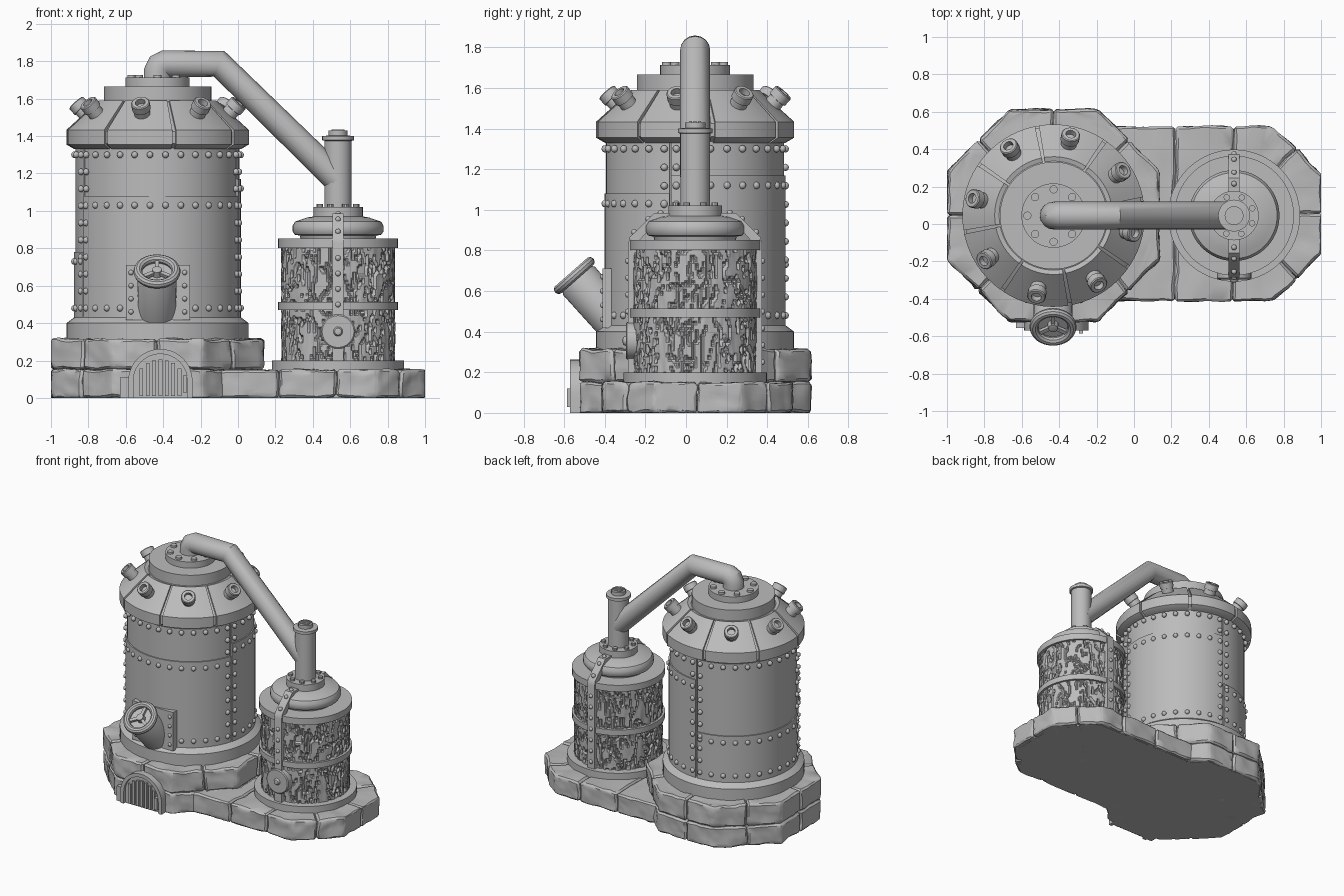
import bpy, bmesh, math
from math import sin, cos, radians, tau
from mathutils import Matrix, Vector, noise

cube = bpy.data.objects.get("Cube")
if cube:
    bpy.data.objects.remove(cube)

grey = bpy.data.materials.new("plain grey")
grey.use_nodes = True
grey.diffuse_color = (0.5, 0.5, 0.5, 1)
grey.node_tree.nodes["Principled BSDF"].inputs["Base Color"].default_value = (0.5, 0.5, 0.5, 1)

BOILER = Vector((-0.43, 0.045, 0))
BARREL = Vector((0.535, 0.045, 0))


def finish(bm, name, matrix=None, angle=35):
    if matrix:
        bm.transform(matrix)
    bmesh.ops.remove_doubles(bm, verts=bm.verts, dist=1e-5)
    bmesh.ops.recalc_face_normals(bm, faces=bm.faces)
    mesh = bpy.data.meshes.new(name)
    bm.to_mesh(mesh)
    bm.free()
    obj = bpy.data.objects.new(name, mesh)
    bpy.context.collection.objects.link(obj)
    return shade(obj, angle)


def shade(obj, angle=35):
    obj.data.materials.clear()
    obj.data.materials.append(grey)
    bpy.ops.object.select_all(action='DESELECT')
    obj.select_set(True)
    bpy.context.view_layer.objects.active = obj
    bpy.ops.object.shade_smooth_by_angle(angle=radians(angle))
    return obj


def aim(pos, direction):
    quat = Vector(direction).to_track_quat('Z', 'Y')
    return Matrix.Translation(pos) @ quat.to_matrix().to_4x4()


def polar(center, r, deg, z):
    return center + Vector((r * cos(radians(deg)), r * sin(radians(deg)), z))


def sweep(name, prof, matrix, a0=0, a1=360, n=48):
    """Turn a closed (radius, height) profile about z, fully or over a sector."""
    bm = bmesh.new()
    full = a1 - a0 >= 360
    rows = []
    for i in range(n if full else n + 1):
        a = radians(a0 + (a1 - a0) * i / n)
        rows.append([bm.verts.new((r * cos(a), r * sin(a), z)) for r, z in prof])
    m = len(prof)
    for i in range(n):
        p, q = rows[i], rows[(i + 1) % len(rows)]
        for j in range(m):
            k = (j + 1) % m
            if prof[j][0] + prof[k][0] > 0:
                bm.faces.new((p[j], q[j], q[k], p[k]))
    if not full:
        bm.faces.new(rows[0])
        bm.faces.new(rows[-1])
    bmesh.ops.dissolve_degenerate(bm, edges=bm.edges, dist=1e-6)
    return finish(bm, name, matrix)


def disc(name, r, z0, z1, center, n=48):
    return sweep(name, [(0, z0), (r, z0), (r, z1), (0, z1)], Matrix.Translation(center), n=n)


def box(name, x0, x1, y0, y1, z0, z1):
    bm = bmesh.new()
    size = Matrix.Diagonal((x1 - x0, y1 - y0, z1 - z0, 1))
    mid = Matrix.Translation(((x0 + x1) / 2, (y0 + y1) / 2, (z0 + z1) / 2))
    bmesh.ops.create_cube(bm, size=1, matrix=mid @ size)
    return finish(bm, name)


def rivets(name, points, r=0.018):
    bm = bmesh.new()
    for p in points:
        bmesh.ops.create_uvsphere(bm, u_segments=10, v_segments=6, radius=r, matrix=Matrix.Translation(p))
    return finish(bm, name, angle=60)


def stone(name, pts, z0, z1, rough=0.011):
    """Bevelled block with a chipped, uneven surface."""
    bm = bmesh.new()
    mid = sum((Vector(p) for p in pts), Vector((0, 0))) / len(pts)
    ring = [mid + (Vector(p) - mid) * 0.985 for p in pts]
    face = bm.faces.new([bm.verts.new((p.x, p.y, z0)) for p in ring])
    ext = bmesh.ops.extrude_face_region(bm, geom=[face])
    for v in ext["geom"]:
        if isinstance(v, bmesh.types.BMVert):
            v.co.z = z1
    bmesh.ops.recalc_face_normals(bm, faces=bm.faces)
    if rough:
        bmesh.ops.bevel(bm, geom=bm.edges[:], offset=0.012, segments=1, affect='EDGES')
        bmesh.ops.triangulate(bm, faces=bm.faces)
        bmesh.ops.subdivide_edges(bm, edges=bm.edges[:], cuts=5, use_grid_fill=True)
        for v in bm.verts:
            shift = noise.noise_vector(v.co * 9) + noise.noise_vector(v.co * 22) * 0.5
            v.co += shift * rough
            v.co.z = max(v.co.z, 0)
            v.co.x = max(-1, min(1, v.co.x))
    return finish(bm, name)


# Stone foundation: octagon in two tiers, with a lower slab for the barrel
octagon = [BOILER + Vector((cos(a), sin(a), 0)) * 0.617 for a in [tau * (i + 0.5) / 8 for i in range(8)]]
octagon = [p.xy for p in octagon]
for tier, (z0, z1) in enumerate([(0, 0.152), (0.155, 0.315)]):
    stone("octagon_core", [BOILER.xy + (p - BOILER.xy) * 0.97 for p in octagon], z0, z1 - 0.015, 0)
    for i in range(8):
        a, b, c = octagon[i - 1], octagon[i], octagon[(i + 1) % 8]
        stone("octagon_stone", [BOILER.xy, (a + b) / 2, b, (b + c) / 2], z0, z1)
yc = 0.055
stone("slab_core", [(-0.1, -0.39), (0.73, -0.39), (0.97, -0.14), (0.97, 0.25), (0.73, 0.5), (-0.1, 0.5)], 0, 0.135, 0)
for s in (-1, 1):
    for pts in ([(-0.12, 0), (0.22, 0), (0.22, 0.47), (-0.12, 0.47)],
                [(0.22, 0), (0.53, 0), (0.53, 0.47), (0.22, 0.47)],
                [(0.53, 0), (0.87, 0.35), (0.74, 0.47), (0.53, 0.47)],
                [(0.53, 0), (1.005, 0), (1.005, 0.21), (0.87, 0.35)]):
        stone("slab_stone", [(x, yc + s * y) for x, y in pts], 0, 0.15)

# Boiler: turned core, then curved wall plates
at_boiler = Matrix.Translation(BOILER)
sweep("boiler_body", [(0, 0.30), (0.487, 0.30), (0.487, 0.40), (0.44, 0.435), (0.43, 0.44), (0.43, 1.33),
                      (0.475, 1.36), (0.475, 1.425), (0.31, 1.575), (0.287, 1.585), (0.287, 1.665),
                      (0.172, 1.665), (0.172, 1.712), (0, 1.712)], at_boiler, n=64)
studs = []
for a0, a1, seam in ((-153, -16, 1.08), (-16, 90, 1.17), (90, 207, 0.78)):
    for z0, z1, r in ((0.43, seam, 0.446), (seam, 1.34, 0.438)):
        sweep("wall_plate", [(0.42, z0), (r, z0), (r, z1), (0.42, z1)], at_boiler, a0 + 0.6, a1 - 0.6, 24)
    rows = round((a1 - a0) / 11.5)
    for z in (0.48, seam - 0.05, 1.30):
        studs += [polar(BOILER, 0.445, a0 + 4 + (a1 - a0 - 8) * i / rows, z) for i in range(rows + 1)]
    for a in (a0 + 4, a1 - 4):
        studs += [polar(BOILER, 0.445, a, 0.48 + 0.82 * i / 9) for i in range(1, 9)]
rivets("wall_rivets", studs)

# Shoulder panels with an angled nozzle on each
for i in range(8):
    a = 78 + 45 * i
    sweep("shoulder_panel", [(0.43, 1.33), (0.445, 1.33), (0.488, 1.355), (0.488, 1.433), (0.315, 1.59),
                             (0.28, 1.58), (0.43, 1.42)], at_boiler, a - 21.3, a + 21.3, 8)
    out = polar(Vector(), 0.67, a, 0.74)
    sweep("nozzle", [(0, -0.03), (0.043, -0.03), (0.043, 0.035), (0.05, 0.037), (0.05, 0.078),
                     (0.045, 0.083), (0.027, 0.083), (0.027, 0.05), (0, 0.05)],
          aim(polar(BOILER, 0.39, a, 1.518), out), n=20)
for i in range(8):
    disc("flange_bolt", 0.022, 1.70, 1.727, polar(BOILER, 0.14, 45 * i, 0), 12)

# Filling hatch: plate, tilted tube and hand wheel
box("hatch_plate", -0.60, -0.257, -0.41, -0.25, 0.417, 0.71)
rivets("hatch_rivets", [Vector((x, -0.41, 0.46 + 0.07 * i)) for x in (-0.572, -0.285) for i in range(4)], 0.014)
tilt = aim((-0.433, -0.54, 0.665), (0, -0.66, 0.75))
sweep("hatch_tube", [(0, -0.38), (0.1, -0.38), (0.105, -0.02), (0.095, -0.005), (0, -0.005)], tilt, n=32)
rim = [(0.102 + 0.024 * cos(tau * i / 10), 0.015 + 0.024 * sin(tau * i / 10)) for i in range(10)]
sweep("wheel_rim", rim, tilt, n=32)
sweep("wheel_hub", [(0, -0.01), (0.03, -0.01), (0.025, 0.03), (0, 0.035)], tilt, n=16)
for i in range(3):
    bm = bmesh.new()
    bmesh.ops.create_cube(bm, size=1, matrix=Matrix.Translation((0.05, 0, 0.012)) @ Matrix.Diagonal((0.1, 0.022, 0.02, 1)))
    finish(bm, "wheel_spoke", tilt @ Matrix.Rotation(radians(90 + 120 * i), 4, 'Z'))

# Arched fire grate in the foundation
def arch(name, r, inner, y0, y1):
    bm = bmesh.new()
    x, z, steps = -0.415, 0.09, [math.pi * i / 20 for i in range(21)]
    ring = [(r, 0)] + [(r * cos(a), z + r * sin(a)) for a in steps] + [(-r, 0)]
    if inner:
        ring += [(-inner, 0)] + [(-inner * cos(a), z + inner * sin(a)) for a in steps] + [(inner, 0)]
    face = bm.faces.new([bm.verts.new((x + px, y0, pz)) for px, pz in ring])
    ext = bmesh.ops.extrude_face_region(bm, geom=[face])
    for v in ext["geom"]:
        if isinstance(v, bmesh.types.BMVert):
            v.co.y = y1
    return finish(bm, name)


arch("grate_frame", 0.172, 0.145, -0.57, -0.48)
arch("grate_back", 0.15, 0, -0.55, -0.48)
for i in range(-3, 4):
    x = 0.034 * i
    box("grate_bar", x - 0.425, x - 0.405, -0.565, -0.54, 0.01, 0.09 + math.sqrt(0.135 ** 2 - x * x) - 0.02)
box("grate_handle", -0.295, -0.272, -0.585, -0.55, 0.03, 0.12)
box("grate_hinge", -0.63, -0.575, -0.555, -0.48, 0, 0.11)

# Barrel: carved bark wall between metal hoops
bm = bmesh.new()
cols, levels = 220, 60
grid = []
for j in range(levels + 1):
    z = 0.19 + 0.63 * j / levels
    row = []
    for i in range(cols):
        a = tau * i / cols
        p = Vector((cos(a) * 6, sin(a) * 6, z * 5))
        p += noise.noise_vector(p * 0.8) * 0.35
        groove = min(abs(noise.noise(p)), abs(noise.noise(p * 1.6 + Vector((9, 4, 2))))) < 0.055
        r = 0.29 if groove else 0.304 + 0.004 * noise.noise(p * 2)
        row.append(bm.verts.new((r * cos(a), r * sin(a), z)))
    grid.append(row)
for j in range(levels):
    for i in range(cols):
        k = (i + 1) % cols
        bm.faces.new((grid[j][i], grid[j][k], grid[j + 1][k], grid[j + 1][i]))
at_barrel = Matrix.Translation(BARREL)
finish(bm, "bark_wall", at_barrel)
disc("barrel_foot", 0.353, 0.14, 0.2, BARREL, 64)
for z0, z1 in ((0.47, 0.513), (0.803, 0.852)):
    disc("barrel_hoop", 0.32, z0, z1, BARREL, 64)
sweep("barrel_lid", [(0, 0.85), (0.2, 0.85), (0.205, 0.868), (0.232, 0.873), (0.243, 0.89), (0.243, 0.92),
                     (0.23, 0.943), (0.2, 0.953), (0.165, 0.965), (0.132, 0.97), (0.132, 1.02), (0, 1.02)], at_barrel)
for i in range(8):
    disc("collar_bolt", 0.017, 1.01, 1.037, polar(BARREL, 0.105, 45 * i + 22, 0), 10)

# Riveted straps over the lid, front and back
for s in (-1, 1):
    bm = bmesh.new()
    path = [(0.12, 0.985), (0.2, 0.985), (0.322, 0.865), (0.33, 0.83), (0.33, 0.2),
            (0.29, 0.2), (0.29, 0.83), (0.19, 0.945), (0.12, 0.95)]
    sides = [[bm.verts.new((x, s * r, z)) for r, z in path] for x in (-0.03, 0.03)]
    bm.faces.new(sides[0])
    bm.faces.new(sides[1])
    for i in range(len(path)):
        bm.faces.new((sides[0][i - 1], sides[0][i], sides[1][i], sides[1][i - 1]))
    finish(bm, "lid_strap", at_barrel)
    spots = [(0.33, 0.25 + 0.083 * i) for i in range(7)] + [(0.3, 0.89), (0.23, 0.955), (0.17, 0.985)]
    rivets("strap_rivets", [BARREL + Vector((0, s * r, z)) for r, z in spots if s > 0 or z > 0.45], 0.015)
sweep("front_badge", [(0, -0.05), (0.092, -0.05), (0.092, 0.01), (0.085, 0.016), (0.025, 0.016), (0.018, 0.03), (0, 0.034)],
      aim(BARREL + Vector((0, -0.325, 0.355)), (0, -1, 0)), n=32)

# Chimney stub and connecting pipe
sweep("outlet_pipe", [(0, 1.0), (0.073, 1.0), (0.073, 1.375), (0.085, 1.378), (0.085, 1.4), (0.05, 1.403),
                      (0.05, 1.43), (0, 1.43)], at_barrel, n=32)
for i in (-1, 0, 1):
    box("vent_slat", 0.5, 0.57, 0.038 + 0.022 * i, 0.052 + 0.022 * i, 1.42, 1.436)
curve = bpy.data.curves.new("link_pipe", 'CURVE')
curve.dimensions = '3D'
curve.bevel_depth, curve.bevel_resolution, curve.use_fill_caps = 0.074, 6, True
bend = [(-0.43, 1.70), (-0.43, 1.745), (-0.418, 1.773), (-0.39, 1.786), (-0.1, 1.786), (0.535, 1.165)]
spline = curve.splines.new('POLY')
spline.points.add(len(bend) - 1)
for point, (x, z) in zip(spline.points, bend):
    point.co = (x, BOILER.y, z, 1)
pipe = bpy.data.objects.new("link_pipe", curve)
bpy.context.collection.objects.link(pipe)
bpy.ops.object.select_all(action='DESELECT')
pipe.select_set(True)
bpy.context.view_layer.objects.active = pipe
bpy.ops.object.convert(target='MESH')
shade(bpy.context.view_layer.objects.active)
